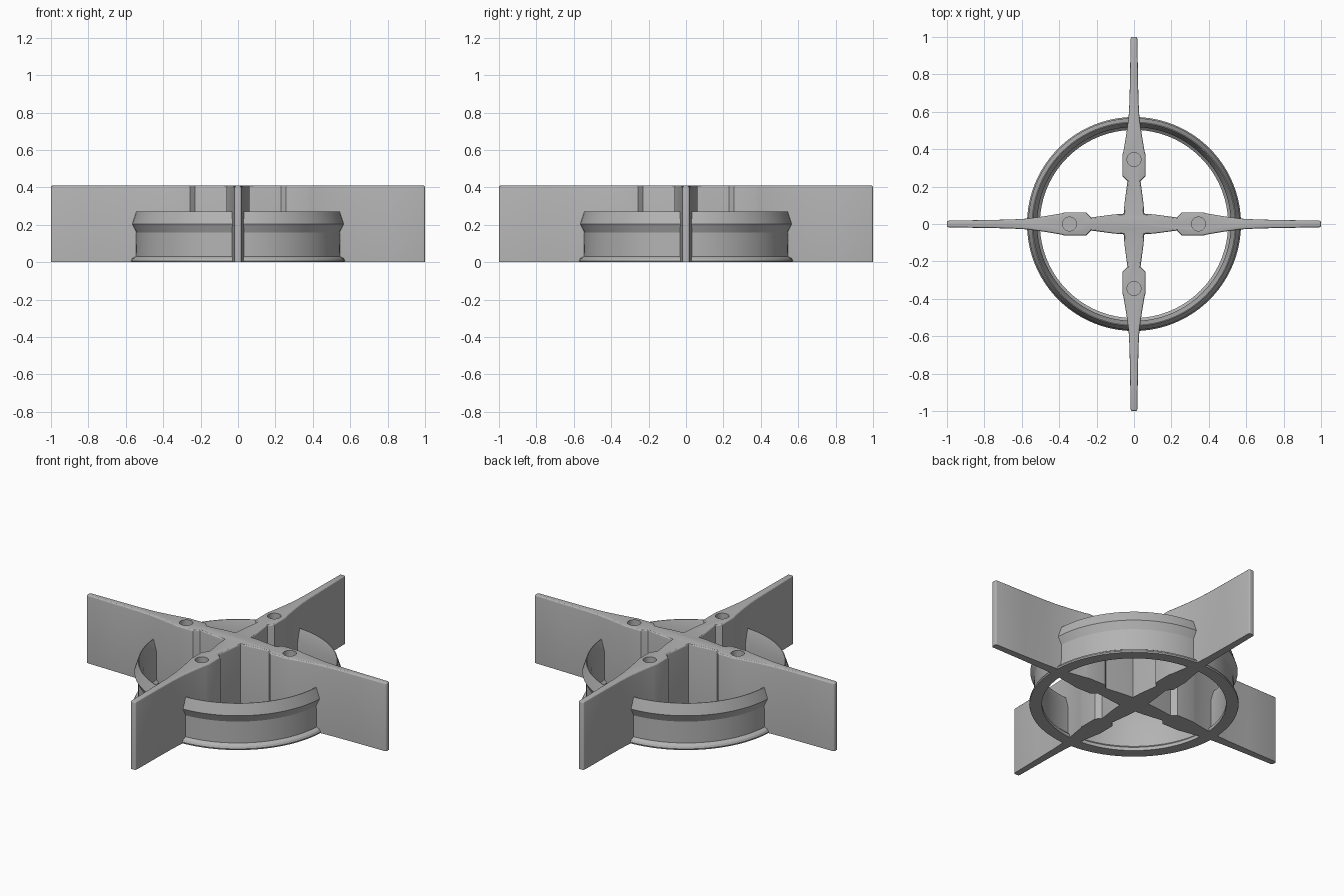
import bpy, bmesh, math
from mathutils import Matrix

cube = bpy.data.objects.get("Cube")
if cube:
    bpy.data.objects.remove(cube, do_unlink=True)

HEIGHT = 0.41

grey = bpy.data.materials.new("plain grey")
grey.use_nodes = True
colour = (0.45, 0.45, 0.45, 1)
grey.diffuse_color = colour
grey.node_tree.nodes["Principled BSDF"].inputs["Base Color"].default_value = colour


def make_object(name, bm):
    bmesh.ops.recalc_face_normals(bm, faces=bm.faces)
    mesh = bpy.data.meshes.new(name)
    bm.to_mesh(mesh)
    bm.free()
    mesh.materials.append(grey)
    obj = bpy.data.objects.new(name, mesh)
    bpy.context.collection.objects.link(obj)
    return obj


def activate(obj):
    bpy.ops.object.select_all(action='DESELECT')
    obj.select_set(True)
    bpy.context.view_layer.objects.active = obj


# Crossed fins: half the outline of one arm (radius, half width), mirrored and turned
half_arm = [(0.055, 0.055), (0.11, 0.051), (0.23, 0.035), (0.257, 0.062), (0.37, 0.062),
            (0.39, 0.056), (0.48, 0.041), (0.57, 0.029), (0.66, 0.024), (0.8, 0.021), (1.0, 0.018)]
arm = [(r, -w) for r, w in half_arm] + [(r, w) for r, w in reversed(half_arm[1:])]
bm = bmesh.new()
outline = []
for turn in range(4):
    spin = Matrix.Rotation(turn * math.pi / 2, 3, 'Z')
    for x, y in arm:
        v = bm.verts.new((x, y, 0))
        v.co = spin @ v.co
        outline.append(v)
base = bm.faces.new(outline)
top = bmesh.ops.extrude_face_region(bm, geom=[base])["geom"]
bmesh.ops.translate(bm, verts=[v for v in top if isinstance(v, bmesh.types.BMVert)], vec=(0, 0, HEIGHT))


def level(e, z):
    return all(abs(v.co.z - z) < 1e-4 for v in e.verts)


def tip(e):
    return all(max(abs(v.co.x), abs(v.co.y)) > 0.99 for v in e.verts)


bm.normal_update()
rounded = [e for e in bm.edges if level(e, HEIGHT)
           or (tip(e) and not level(e, 0))]
bmesh.ops.bevel(bm, geom=rounded, offset=0.01, segments=3, profile=0.5,
                affect='EDGES', clamp_overlap=True)
fins = make_object("crossed_fins", bm)

# Blind screw holes in the thick part of each arm
bm = bmesh.new()
for turn in range(4):
    a = turn * math.pi / 2
    place = Matrix.Translation((0.345 * math.cos(a), 0.345 * math.sin(a), HEIGHT - 0.1))
    bmesh.ops.create_cone(bm, cap_ends=True, segments=32, radius1=0.037, radius2=0.037,
                          depth=0.4, matrix=place)
cutter = make_object("hole_cutter", bm)
cutter.hide_render = True
cut = fins.modifiers.new("holes", 'BOOLEAN')
cut.object = cutter
cut.operation = 'DIFFERENCE'
cut.solver = 'EXACT'
activate(fins)
bpy.ops.object.modifier_apply(modifier=cut.name)
bpy.data.objects.remove(cutter, do_unlink=True)

# Round collar with a flared foot and a snap lip: profile (radius, height)
profile = [(0.503, 0), (0.57, 0), (0.572, 0.008), (0.566, 0.02), (0.547, 0.032), (0.545, 0.16),
           (0.566, 0.205), (0.545, 0.27), (0.541, 0.27), (0.518, 0.2), (0.518, 0.035), (0.503, 0.02)]
bm = bmesh.new()
loop = [bm.verts.new((r, 0, z)) for r, z in profile]
edges = [bm.edges.new((v, loop[i - 1])) for i, v in enumerate(loop)]
bmesh.ops.spin(bm, geom=loop + edges, cent=(0, 0, 0), axis=(0, 0, 1),
               angle=2 * math.pi, steps=96, use_merge=True)
bmesh.ops.remove_doubles(bm, verts=bm.verts, dist=1e-5)
collar = make_object("collar_ring", bm)

for obj in (fins, collar):
    activate(obj)
    bpy.ops.object.shade_smooth_by_angle(angle=math.radians(25))
